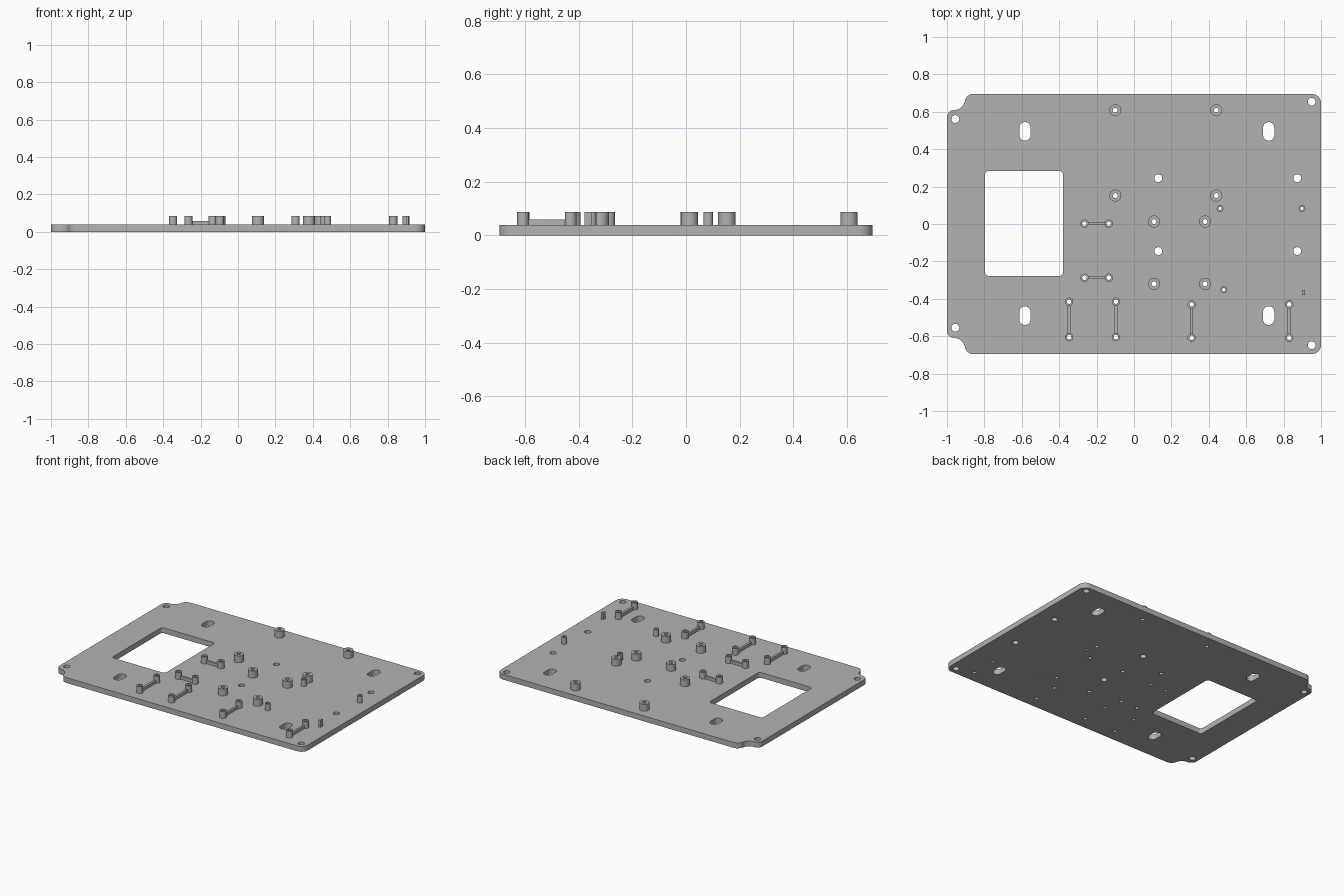
import bpy
import bmesh
from math import cos, sin, pi, radians

cube = bpy.data.objects.get("Cube")
if cube:
    bpy.data.objects.remove(cube, do_unlink=True)

PLATE_TOP, BAR_TOP, POST_TOP = 0.038, 0.059, 0.086

grey = bpy.data.materials.new("plain grey")
grey.use_nodes = True
grey.diffuse_color = (0.45, 0.45, 0.45, 1)
grey.node_tree.nodes["Principled BSDF"].inputs["Base Color"].default_value = grey.diffuse_color


def arc(cx, cy, r, start, end, n=8):
    angles = [radians(start + (end - start) * i / n) for i in range(n + 1)]
    return [(cx + r * cos(a), cy + r * sin(a)) for a in angles]


def circle(cx, cy, r, n=32):
    return arc(cx, cy, r, 0, 360, n)[:-1]


def rounded_rect(cx, cy, w, h, r):
    pts = []
    for i, (sx, sy) in enumerate([(1, 1), (-1, 1), (-1, -1), (1, -1)]):
        pts += arc(cx + sx * (w / 2 - r), cy + sy * (h / 2 - r), r, 90 * i, 90 * i + 90)
    return pts


def extrude(name, loops, z0, z1):
    """Solid from an outer loop and hole loops, filled and extruded upward."""
    curve = bpy.data.curves.new(name, "CURVE")
    curve.dimensions = "2D"
    curve.fill_mode = "BOTH"
    curve.extrude = (z1 - z0) / 2
    for loop in loops:
        spline = curve.splines.new("POLY")
        spline.points.add(len(loop) - 1)
        for point, (x, y) in zip(spline.points, loop):
            point.co = (x, y, 0, 1)
        spline.use_cyclic_u = True
    temp = bpy.data.objects.new(name + " outline", curve)
    bpy.context.collection.objects.link(temp)
    bpy.context.view_layer.update()
    mesh = bpy.data.meshes.new_from_object(temp.evaluated_get(bpy.context.evaluated_depsgraph_get()))
    bpy.data.objects.remove(temp, do_unlink=True)
    bm = bmesh.new()
    bm.from_mesh(mesh)
    bmesh.ops.remove_doubles(bm, verts=bm.verts, dist=0.00005)
    bmesh.ops.recalc_face_normals(bm, faces=bm.faces)
    bmesh.ops.translate(bm, verts=bm.verts, vec=(0, 0, (z0 + z1) / 2))
    bm.to_mesh(mesh)
    bm.free()
    mesh.name = name
    mesh.materials.clear()
    mesh.materials.append(grey)
    obj = bpy.data.objects.new(name, mesh)
    bpy.context.collection.objects.link(obj)
    bpy.ops.object.select_all(action="DESELECT")
    obj.select_set(True)
    bpy.context.view_layer.objects.active = obj
    bpy.ops.object.shade_smooth_by_angle(angle=radians(30))
    return obj


# Positions of the raised parts
standoffs = [(x, y) for x in (-0.1, 0.44) for y in (0.608, 0.152)]
standoffs += [(x, y) for x in (0.107, 0.38) for y in (0.013, -0.32)]
pins = [(0.46, 0.083), (0.898, 0.083), (0.48, -0.352)]
links = [((-0.265, y), (-0.135, y)) for y in (0.002, -0.287)]
links += [((x, -0.415), (x, -0.605)) for x in (-0.347, -0.097)]
links += [((x, -0.43), (x, -0.608)) for x in (0.308, 0.83)]
link_posts = [end for link in links for end in link]

# Plate outline: top half from right to left, then mirrored
half = arc(0.95, 0.645, 0.05, 0, 90)
half += arc(-0.86, 0.65, 0.045, 90, 180)
half += arc(-0.96, 0.665, 0.055, 0, -90)
half += arc(-0.96, 0.57, 0.04, 90, 180)
outline = half + [(x, -y) for x, y in reversed(half)]

# Plate openings
holes = [rounded_rect(-0.588, 0.003, 0.417, 0.561, 0.02)]
holes += [rounded_rect(x, y, 0.06, 0.1, 0.0299) for x in (-0.583, 0.72) for y in (0.495, -0.49)]
holes += [circle(x, s * y + 0.003, 0.021) for x, y in ((-0.955, 0.558), (0.95, 0.651)) for s in (1, -1)]
holes += [circle(x, y, 0.021) for x in (0.13, 0.873) for y in (0.245, -0.145)]

BORES = [("standoff", standoffs, 0.032, 0.013),
         ("pin", pins, 0.018, 0.009),
         ("link_post", link_posts, 0.022, 0.012)]
for name, places, outer, bore in BORES:
    holes += [circle(x, y, bore) for x, y in places]
extrude("base_plate", [outline] + holes, 0, PLATE_TOP)

# Bored standoffs, pins and link posts
for name, places, outer, bore in BORES:
    for x, y in places:
        extrude(name, [circle(x, y, outer), circle(x, y, bore)], PLATE_TOP, POST_TOP)

# Low bars joining the paired posts
for (x0, y0), (x1, y1) in links:
    w = max(abs(x1 - x0) - 0.04, 0.016)
    h = max(abs(y1 - y0) - 0.04, 0.016)
    extrude("link_bar", [rounded_rect((x0 + x1) / 2, (y0 + y1) / 2, w, h, 0.0005)], PLATE_TOP, BAR_TOP)

# Small rectangular peg
extrude("peg", [rounded_rect(0.905, -0.366, 0.016, 0.026, 0.0005)], PLATE_TOP, POST_TOP)
